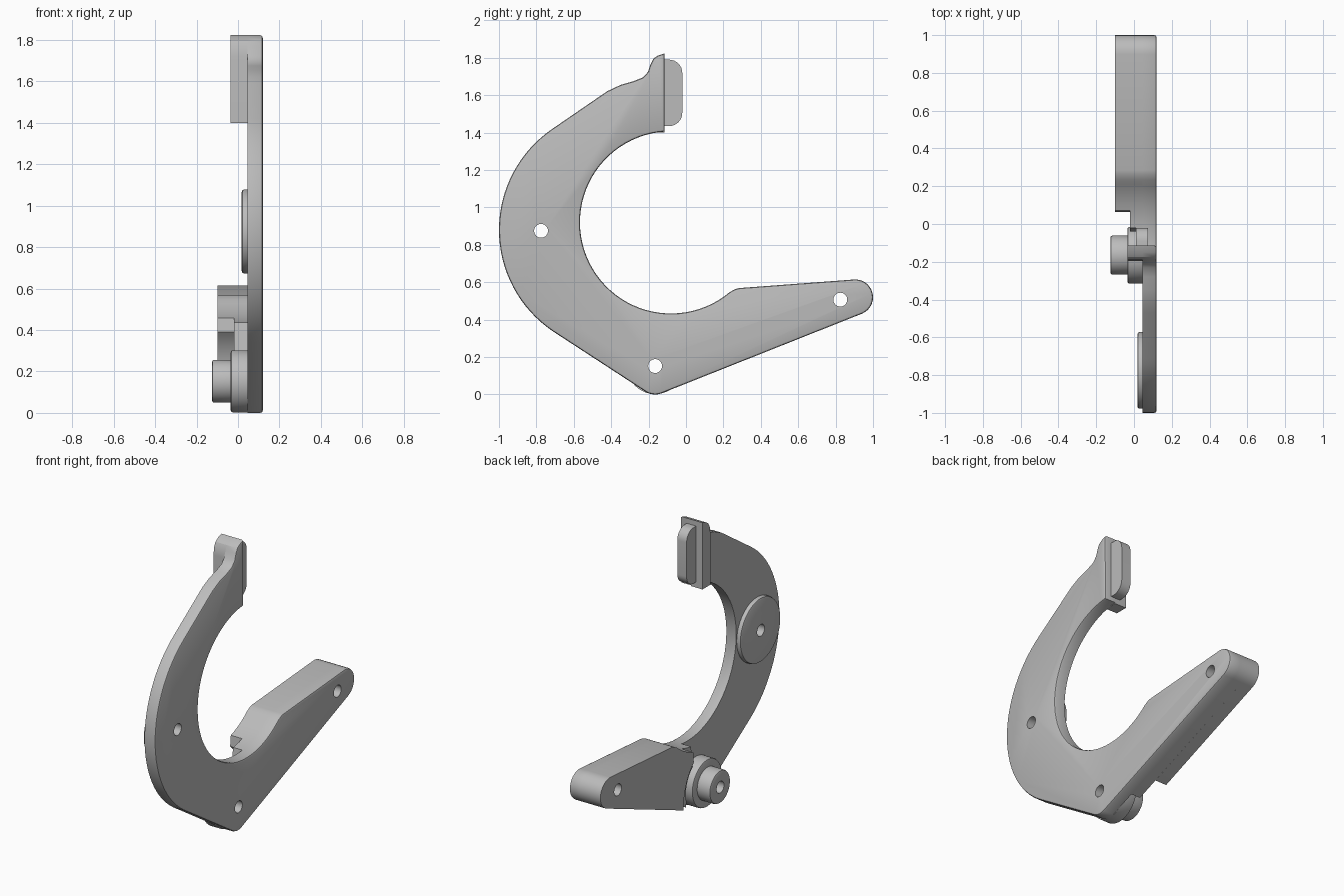
import bpy, bmesh, math
from mathutils import Matrix

if "Cube" in bpy.data.objects:
    bpy.data.objects.remove(bpy.data.objects["Cube"], do_unlink=True)

grey = bpy.data.materials.new("plain grey")
grey.use_nodes = True
COLOUR = (0.5, 0.5, 0.5, 1)
grey.diffuse_color = COLOUR
grey.node_tree.nodes["Principled BSDF"].inputs["Base Color"].default_value = COLOUR


def arc(cy, cz, r, a, b, n):
    """Points of an arc in the side plane, angles in degrees."""
    angles = [math.radians(a + (b - a) * i / n) for i in range(n + 1)]
    return [(cy + r * math.cos(t), cz + r * math.sin(t)) for t in angles]


def finish(name, bm):
    bmesh.ops.recalc_face_normals(bm, faces=bm.faces)
    mesh = bpy.data.meshes.new(name)
    bm.to_mesh(mesh)
    bm.free()
    ob = bpy.data.objects.new(name, mesh)
    bpy.context.collection.objects.link(ob)
    mesh.materials.append(grey)
    return ob


def slab(name, profile, x0, x1, round_side=None, size=0.012):
    """Extrude a side profile along x, rounding the rim at one x if asked."""
    bm = bmesh.new()
    face = bm.faces.new([bm.verts.new((x0, y, z)) for y, z in profile])
    out = bmesh.ops.extrude_face_region(bm, geom=[face])
    for v in out["geom"]:
        if isinstance(v, bmesh.types.BMVert):
            v.co.x = x1
    bmesh.ops.recalc_face_normals(bm, faces=bm.faces)
    if round_side is not None:
        rim = [e for e in bm.edges
               if all(abs(v.co.x - round_side) < 1e-5 for v in e.verts)]
        bmesh.ops.bevel(bm, geom=rim, offset=size, segments=2,
                        profile=0.5, affect='EDGES')
    return finish(name, bm)


def disc(name, y, z, r, x0, x1, size=0.01):
    return slab(name, arc(y, z, r, 0, 357.5, 143)[::2], x0, x1, x0, size)


def drill(ob, y, z, r=0.037):
    """Cut a round hole right through a part along x."""
    bm = bmesh.new()
    bmesh.ops.create_cone(bm, cap_ends=True, segments=32, radius1=r, radius2=r,
                          depth=1, matrix=Matrix.Translation((0, y, z))
                          @ Matrix.Rotation(math.pi / 2, 4, 'Y'))
    cutter = finish("hole_cutter", bm)
    cutter.hide_render = True
    mod = ob.modifiers.new("hole", 'BOOLEAN')
    mod.operation, mod.solver, mod.object = 'DIFFERENCE', 'EXACT', cutter
    bpy.context.view_layer.objects.active = ob
    bpy.ops.object.modifier_apply(modifier=mod.name)
    bpy.data.objects.remove(cutter, do_unlink=True)


BACK, FACE = 0.045, 0.12          # plate thickness along x
SIDE, PIVOT, TIP = (-0.775, 0.875), (-0.165, 0.152), (0.825, 0.507)

# Shared outline pieces
lip = [(-0.115, 1.823), (-0.15, 1.812), (-0.175, 1.795), (-0.19, 1.765)]
neck = [(-0.203, 1.725), (-0.23, 1.695), (-0.28, 1.675), (-0.35, 1.655),
        (-0.42, 1.622), (-0.47, 1.588)]
arm_end = arc(0.905, 0.52, 0.095, -68, 94, 14)
notch = [(0.285, 0.569), (0.262, 0.563)]


def inner(a, b, n):
    return arc(-0.08, 0.92, 0.487, a, b, n)


# Hook shaped main plate
outline = (lip + neck + arc(-0.346, 0.88, 0.654, 124, 236, 32)
           + arc(-0.165, 0.095, 0.095, 236, 292, 8)
           + arm_end + notch + inner(-50, -266, 50))
plate = slab("hook_plate", outline, BACK, FACE, FACE)
for spot in (SIDE, PIVOT, TIP):
    drill(plate, *spot)

# Flange across the upper end of the hook
flange = slab("head_flange", lip + [(-0.195, 1.72), (-0.195, 1.4), (-0.115, 1.4)],
              -0.035, BACK)

# Rounded key standing on the flange
ky, kz0, kz1, kr = -0.02, 1.435, 1.79, 0.07
key = slab("locating_key",
           [(-0.118, kz0)] + arc(ky - kr, kz0 + kr, kr, -90, 0, 8)
           + arc(ky - kr, kz1 - kr, kr, 0, 90, 8) + [(-0.118, kz1)], 0.01, 0.075)

# Thick arm, stepped around the pivot
arm = slab("arm_block", [(0.168, 0.125)] + arm_end + notch + inner(-50, -72, 6)
           + arc(*PIVOT, 0.33, 46, 0, 10), -0.1, -0.02)
step = slab("arm_inner_step", [(0.03, 0.071)] + arm_end + notch + inner(-50, -83, 9)
            + arc(*PIVOT, 0.195, 50, -15, 12), -0.02, BACK)
for part in (arm, step):
    drill(part, *TIP)

# Pivot collar and boss
collar = disc("pivot_collar", *PIVOT, 0.15, -0.035, BACK)
boss = disc("pivot_boss", *PIVOT, 0.103, -0.125, -0.035)
for part in (collar, boss):
    drill(part, *PIVOT)

# Raised pad on the side of the hook
pad = disc("side_pad", *SIDE, 0.203, 0.018, BACK, 0.012)
drill(pad, *SIDE)

# Smooth curved walls, keep corners crisp
for ob in (plate, flange, key, arm, step, collar, boss, pad):
    bpy.ops.object.select_all(action='DESELECT')
    ob.select_set(True)
    bpy.context.view_layer.objects.active = ob
    bpy.ops.object.shade_smooth_by_angle(angle=math.radians(28))
